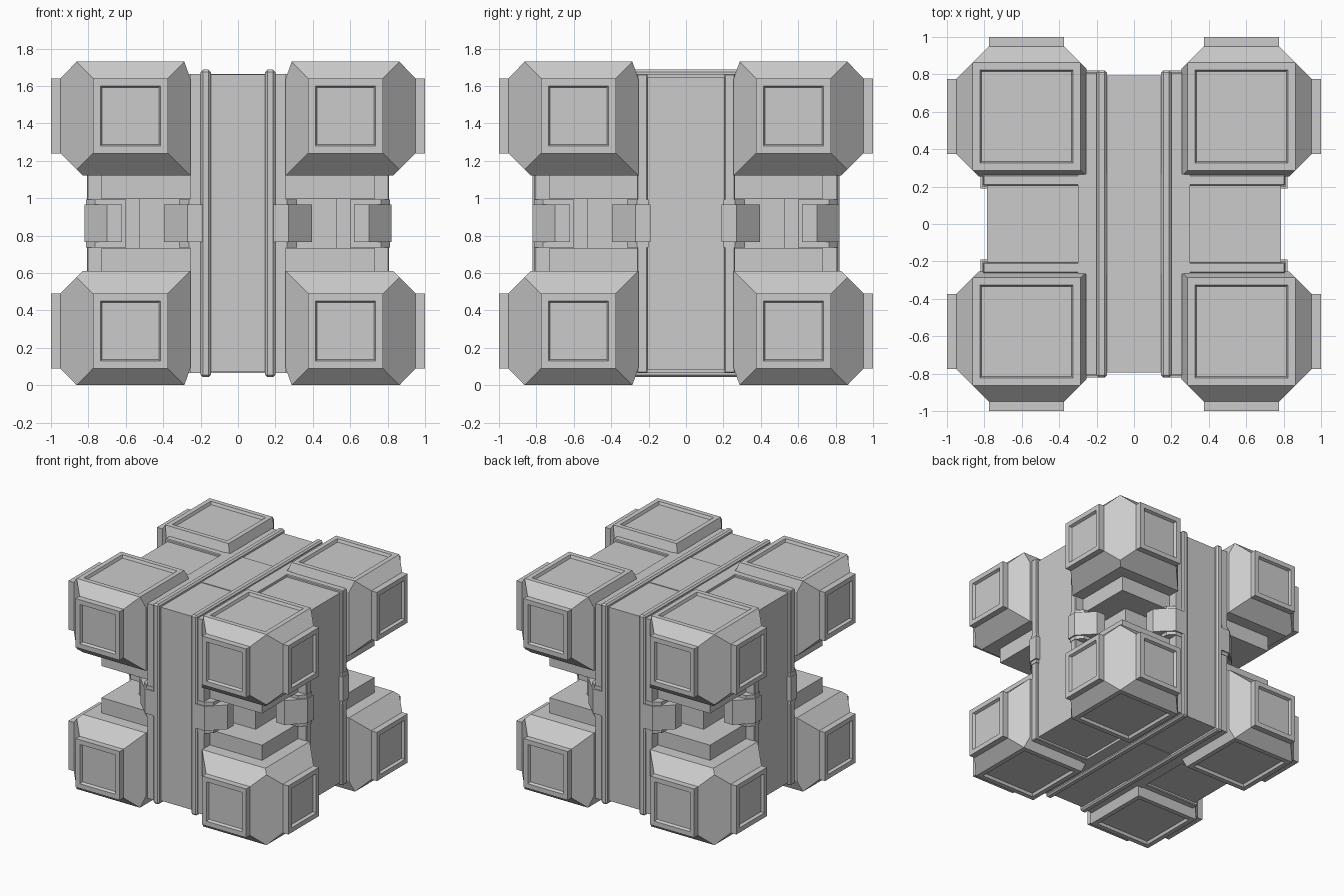
import bpy, bmesh
from mathutils import Vector

cube = bpy.data.objects.get("Cube")
if cube:
    bpy.data.objects.remove(cube, do_unlink=True)

MID = 0.865  # mid height; every part is symmetric about this level

grey = bpy.data.materials.new("plain grey")
grey.use_nodes = True
grey.diffuse_color = (0.6, 0.6, 0.6, 1)
grey.node_tree.nodes["Principled BSDF"].inputs["Base Color"].default_value = (0.6, 0.6, 0.6, 1)


def finish(bm, name, mirror=(False, False, False), bevel=0):
    bmesh.ops.recalc_face_normals(bm, faces=bm.faces[:])
    mesh = bpy.data.meshes.new(name)
    bm.to_mesh(mesh)
    bm.free()
    mesh.materials.append(grey)
    ob = bpy.data.objects.new(name, mesh)
    ob.location.z = MID
    bpy.context.collection.objects.link(ob)
    if bevel:
        b = ob.modifiers.new("Bevel", 'BEVEL')
        b.width, b.segments = bevel, 1
    if any(mirror):
        m = ob.modifiers.new("Mirror", 'MIRROR')
        m.use_axis = mirror
        m.use_mirror_merge = False
    return ob


def box(name, lo, hi, mirror=(False, False, False), bevel=0):
    lo, hi = Vector(lo), Vector(hi)
    bm = bmesh.new()
    bmesh.ops.create_cube(bm, size=1)
    for v in bm.verts:
        v.co = (lo + hi) / 2 + v.co * (hi - lo)
    return finish(bm, name, mirror, bevel)


def centred(name, x, y, z, bevel=0):
    return box(name, (-x, -y, -z), (x, y, z), bevel=bevel)


def prism(name, outline, z, swap):
    """Extrude a plan outline over -z..z, mirrored into every corner."""
    bm = bmesh.new()
    pts = [(b, a) if swap else (a, b) for a, b in outline]
    face = bm.faces.new([bm.verts.new((x, y, -z)) for x, y in pts])
    top = bmesh.ops.extrude_face_region(bm, geom=[face])
    for v in top["geom"]:
        if isinstance(v, bmesh.types.BMVert):
            v.co.z = z
    return finish(bm, name, (True, True, False))


# Corner blocks: chamfered hull with raised, recessed outer panels
IN, OUT, A, B = 0.255, 0.95, 0.375, 0.775
LOW, TOP, T0, T1 = 0.83, 0.865, 0.287, 0.8625
pts = []
for a in (A, B):
    for b in (A, B):
        pts += [(a, OUT, b), (OUT, a, b)]
for a in (T0, T1):
    for b in (T0, T1):
        pts.append((a, b, TOP))
for z in (IN, B):
    pts += [(IN, IN, z), (IN, LOW, z), (LOW, IN, z)]
pts += [(LOW, LOW, IN), (T1, T1, 0.2875)]

bm = bmesh.new()
for p in pts:
    bm.verts.new(p)
hull = bmesh.ops.convex_hull(bm, input=bm.verts[:])
bmesh.ops.dissolve_limit(bm, angle_limit=0.03, verts=bm.verts[:], edges=bm.edges[:])
bmesh.ops.recalc_face_normals(bm, faces=bm.faces[:])
bm.normal_update()


def facing(axis):
    return max((f for f in bm.faces if f.normal[axis] > 0.99),
               key=lambda f: f.calc_center_median()[axis])


for axis in (0, 1):
    ext = bmesh.ops.extrude_discrete_faces(bm, faces=[facing(axis)])["faces"]
    for v in ext[0].verts:
        v.co[axis] = 1.0
    bm.normal_update()
for axis in (0, 1, 2):
    f = facing(axis)
    bmesh.ops.inset_individual(bm, faces=[f], thickness=0.055)
    bmesh.ops.inset_individual(bm, faces=[f], thickness=0.013, depth=-0.022)
finish(bm, "corner_blocks", (True, True, True))

# Central belt running front to back
centred("belt_core", 0.2, 0.795, 0.795)
box("belt_edge", (0.15, -0.808, -0.8), (0.256, 0.808, 0.8), (True, False, False))
centred("belt_shoulder", 0.3, 0.268, 0.8)
box("belt_rail", (0.145, -0.822, -0.822), (0.2, 0.822, 0.822), (True, False, False), 0.012)

# Side arms with a raised frame either side of a sunken panel
centred("side_arm", 0.785, 0.25, 0.78)
box("side_arm_frame", (-0.808, 0.205, -0.8), (0.808, 0.262, 0.8), (False, True, False), 0.006)

# Neck between upper and lower blocks
centred("neck_column", 0.53, 0.53, 0.3)
box("neck_ledge", (-0.73, -0.73, 0.13), (0.73, 0.73, 0.3), (False, False, True))

# Clamps at each side of the arms
for swap, side in ((False, "belt"), (True, "side")):
    prism(side + "_clamp", [(0.19, 0.822), (0.27, 0.822), (0.395, 0.7),
                            (0.395, 0.62), (0.19, 0.62)], 0.1, swap)
    prism(side + "_clamp_bracket", [(0.2, 0.812), (0.262, 0.812), (0.315, 0.765),
                                    (0.315, 0.6), (0.2, 0.6)], 0.128, swap)
